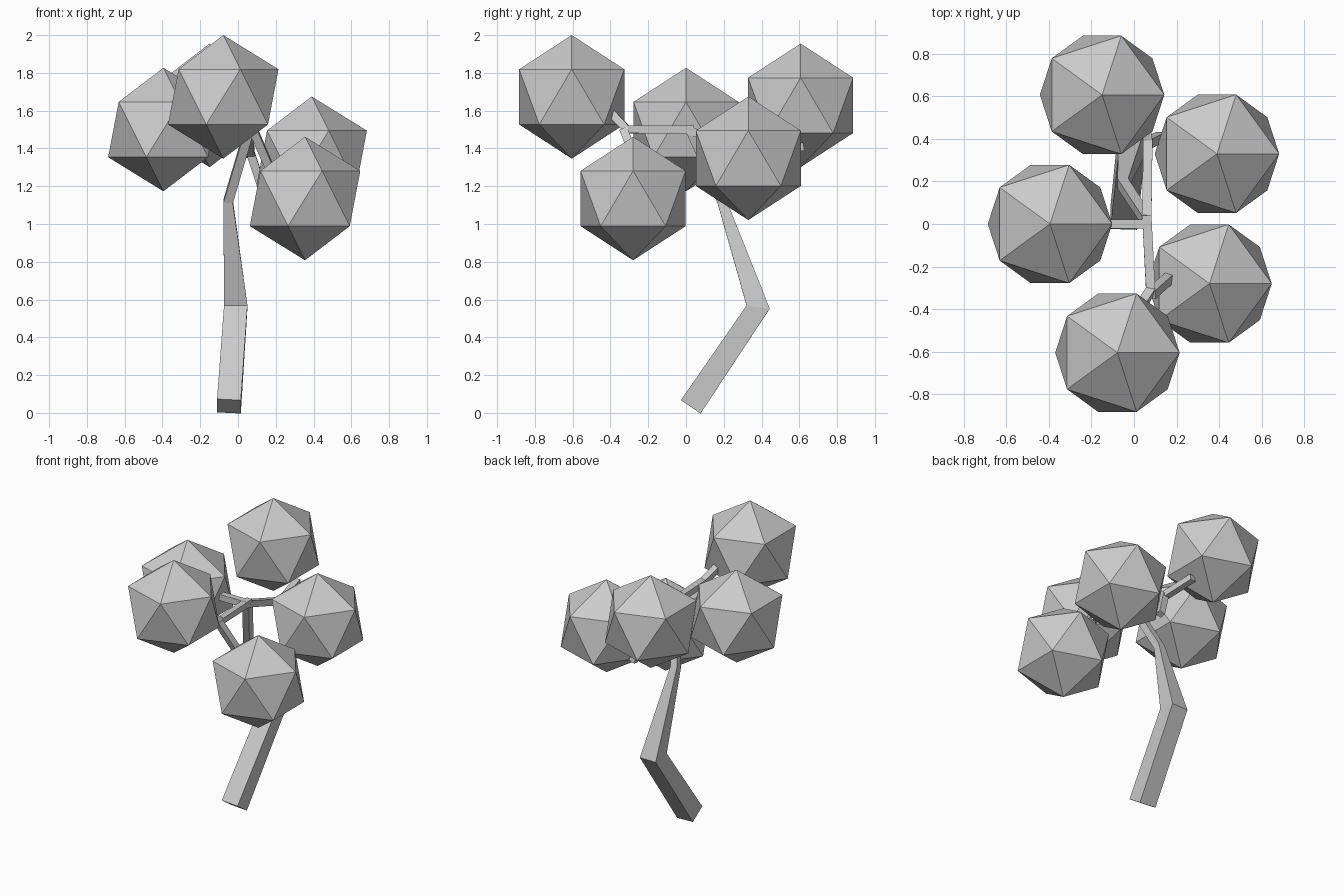
import bpy, bmesh
from mathutils import Vector, Matrix

if "Cube" in bpy.data.objects:
    bpy.data.objects.remove(bpy.data.objects["Cube"])


def tube(name, points):
    """Square-section branch through (x, y, z, half_width) points."""
    pts = [Vector(p[:3]) for p in points]
    bm = bmesh.new()
    rings = []
    for i, p in enumerate(pts):
        # ring lies across the average of neighbouring directions
        t = Vector()
        if i > 0:
            t += (p - pts[i - 1]).normalized()
        if i < len(pts) - 1:
            t += (pts[i + 1] - p).normalized()
        t.normalize()
        ref = Vector((1, 0, 0)) if abs(t.x) < 0.8 else Vector((0, 1, 0))
        side = (ref - t * ref.dot(t)).normalized()
        up = t.cross(side)
        r = points[i][3]
        rings.append([bm.verts.new(p + side * a * r + up * b * r)
                      for a, b in ((-1, -1), (1, -1), (1, 1), (-1, 1))])
    for lo, hi in zip(rings, rings[1:]):
        for k in range(4):
            n = (k + 1) % 4
            bm.faces.new((lo[k], lo[n], hi[n], hi[k]))
    bm.faces.new(rings[0])
    bm.faces.new(rings[-1])
    finish(name, bm)


def leaf_ball(name, loc):
    bm = bmesh.new()
    bmesh.ops.create_icosphere(bm, subdivisions=1, radius=0.327,
                               matrix=Matrix.Translation(loc))
    finish(name, bm)


def finish(name, bm):
    bmesh.ops.recalc_face_normals(bm, faces=bm.faces[:])
    me = bpy.data.meshes.new(name)
    bm.to_mesh(me)
    bm.free()
    bpy.context.collection.objects.link(bpy.data.objects.new(name, me))


# Foliage balls
for i, c in enumerate([(-0.078, -0.605, 1.673), (-0.15, 0.607, 1.628),
                       (-0.395, 0, 1.5), (0.39, 0.33, 1.348),
                       (0.355, -0.28, 1.135)]):
    leaf_ball("foliage_%d" % (i + 1), c)

# Crooked trunk
tube("trunk", [(-0.048, 0.027, 0.035, 0.063), (-0.012, 0.382, 0.56, 0.062),
               (-0.052, 0.19, 1.12, 0.025), (0.06, 0.02, 1.5, 0.024)])

# Branches
tube("front_branch", [(0.06, 0.04, 1.5, 0.022), (0.078, -0.31, 1.5, 0.022),
                      (0.03, -0.39, 1.58, 0.022)])
tube("front_twig", [(0.08, -0.33, 1.5, 0.022), (0.175, -0.245, 1.28, 0.022)])
tube("back_branch", [(0.06, 0.0, 1.5, 0.022), (0.065, 0.39, 1.37, 0.022),
                     (0.03, 0.62, 1.41, 0.022)])
tube("back_twig", [(0.065, 0.38, 1.38, 0.022), (0.125, 0.41, 1.2, 0.022)])
tube("left_branch", [(0.07, 0, 1.5, 0.022), (-0.14, 0, 1.5, 0.022)])
